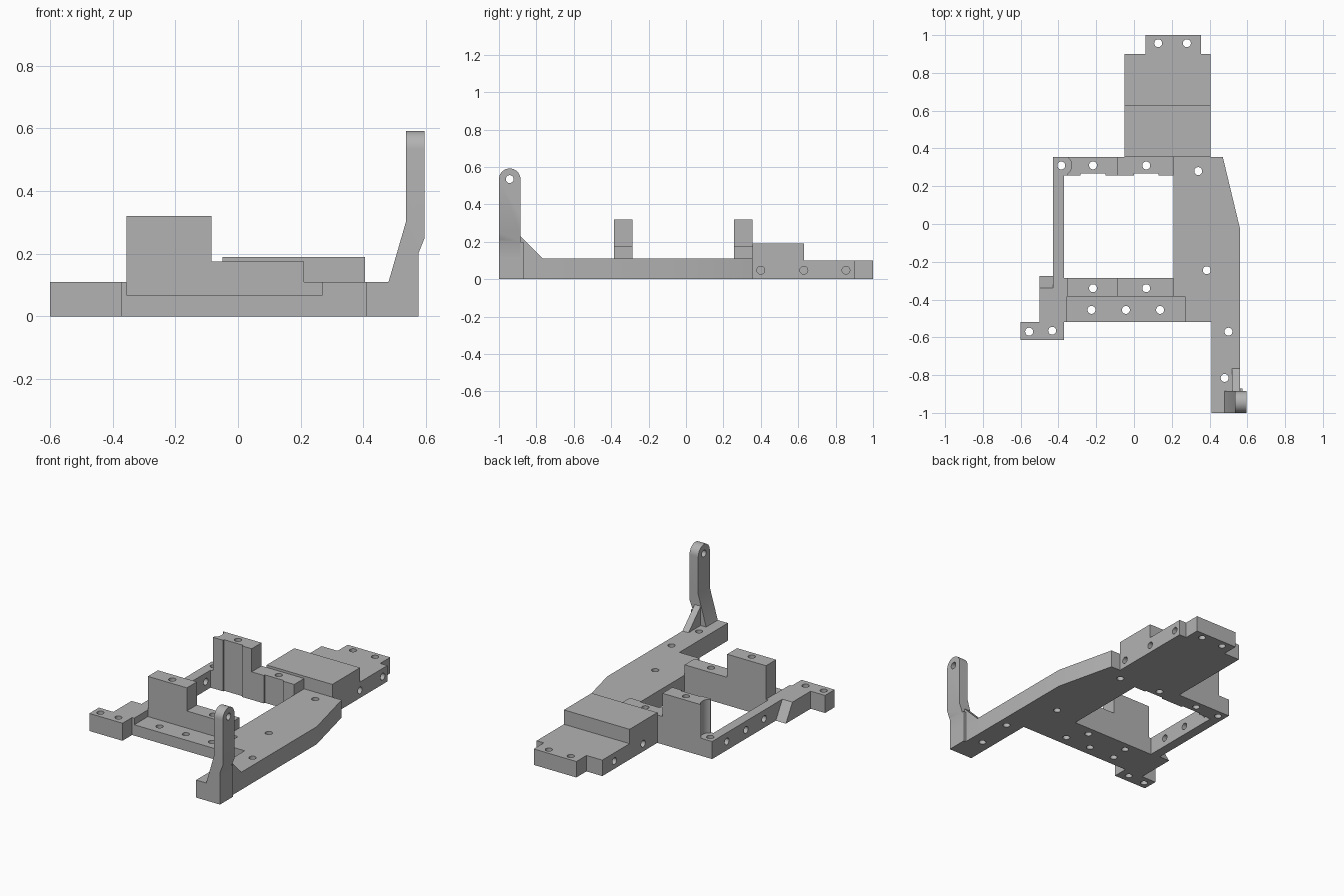
import bpy, bmesh, math
from mathutils import Matrix, Vector

old = bpy.data.objects.get("Cube")
if old:
    bpy.data.objects.remove(old, do_unlink=True)

GREY = (0.45, 0.45, 0.45, 1)
mat = bpy.data.materials.new("plain grey")
mat.use_nodes = True
mat.diffuse_color = GREY
mat.node_tree.nodes["Principled BSDF"].inputs["Base Color"].default_value = GREY

T = 0.11       # base thickness
R = 0.021      # screw hole radius
parts = []


def add_object(name, bm):
    bmesh.ops.recalc_face_normals(bm, faces=bm.faces)
    mesh = bpy.data.meshes.new(name)
    bm.to_mesh(mesh)
    bm.free()
    ob = bpy.data.objects.new(name, mesh)
    bpy.context.scene.collection.objects.link(ob)
    return ob


def prism(name, outline, axis, lo, hi, part=True):
    """Extrude a 2D outline along an axis from lo to hi."""
    place = {"x": lambda a, b: (lo, a, b),
             "y": lambda a, b: (a, lo, b),
             "z": lambda a, b: (a, b, lo)}[axis]
    bm = bmesh.new()
    face = bm.faces.new([bm.verts.new(place(a, b)) for a, b in outline])
    ext = bmesh.ops.extrude_face_region(bm, geom=[face])
    step = Vector([(hi - lo) * (axis == k) for k in "xyz"])
    bmesh.ops.translate(bm, vec=step, verts=[g for g in ext["geom"] if isinstance(g, bmesh.types.BMVert)])
    ob = add_object(name, bm)
    if part:
        ob.data.materials.append(mat)
        parts.append(ob)
    return ob


def rect(a0, a1, b0, b1):
    return [(a0, b0), (a1, b0), (a1, b1), (a0, b1)]


def rod(bm, centre, radius, depth, axis="z"):
    turn = Matrix.Rotation(math.pi / 2, 4, "Y") if axis == "x" else Matrix()
    bmesh.ops.create_cone(bm, cap_ends=True, segments=32, radius1=radius, radius2=radius,
                          depth=depth, matrix=Matrix.Translation(centre) @ turn)


def cut(ob, tool, operation="DIFFERENCE"):
    mod = ob.modifiers.new("cut", "BOOLEAN")
    mod.object, mod.operation, mod.solver = tool, operation, "EXACT"
    bpy.context.view_layer.update()
    done = bpy.data.meshes.new_from_object(ob.evaluated_get(bpy.context.evaluated_depsgraph_get()))
    ob.modifiers.clear()
    ob.data = done


def drop(ob):
    bpy.data.objects.remove(ob, do_unlink=True)


# Side plate with tapered rear corner
prism("side_plate", [(.21, .355), (.47, .355), (.56, -.02), (.56, -1), (.41, -1), (.41, -.52),
                     (.27, -.52), (.27, -.385), (.21, -.385)], "z", 0, T)

# Narrow rail with its mounting foot and ramp
prism("rail_and_foot", [(-.43, .355), (-.355, .355), (-.355, .257), (-.37, .257), (-.37, -.286),
                        (-.355, -.286), (-.355, -.52), (-.37, -.52), (-.37, -.615), (-.6, -.615),
                        (-.6, -.52), (-.5, -.52), (-.5, -.34), (-.43, -.34)], "z", 0, T)
prism("rail_ramp", [(-.34, 0), (-.275, 0), (-.34, T)], "x", -.5, -.43)

# Stepped cross bars and front ledge
step = [(-.355, 0), (.21, 0), (.21, .175), (-.085, .175), (-.085, .32), (-.355, .32)]
prism("front_cross_bar", step, "y", -.385, -.286)
rear_bar = prism("rear_cross_bar", step, "y", .257, .355)
prism("front_ledge", rect(-.355, .27, -.52, -.385), "z", 0, .068)

# Shallow grooves and round screwdriver relief in the rear bar
for x in (-.217, .065):
    groove = prism("groove_cutter", rect(x - .066, x + .066, .2, .267), "z", -.1, .5, part=False)
    cut(rear_bar, groove)
    drop(groove)
bm = bmesh.new()
rod(bm, (-.385, .31, T + .2), .055, .4)
relief = add_object("relief_cutter", bm)
cut(rear_bar, relief)
drop(relief)

# Rear block: high step, low step and narrow tongue
prism("rear_block", [(.355, 0), (.9, 0), (.9, .1), (.63, .1), (.63, .19), (.355, .19)], "x", -.05, .405)
prism("rear_tongue", rect(.06, .355, .9, 1), "z", 0, .1)

# Upright arm with rounded top, its base pad and gusset
arm = prism("upright_arm", [(.48, T), (.575, T), (.575, .2), (.595, .25), (.595, .62),
                            (.535, .62), (.535, .3)], "y", -1, -.885)
r = .0575
arc = [(-.9425 + r * math.cos(t * math.pi / 16), .5345 + r * math.sin(t * math.pi / 16)) for t in range(17)]
rounder = prism("round_cutter", [(-1, 0), (-.885, 0)] + arc, "x", .4, .7, part=False)
cut(arm, rounder, "INTERSECT")
drop(rounder)
prism("arm_pad", rect(-1, -.87, 0, .2), "x", .56, .575)
prism("arm_gusset", [(-.885, T), (-.765, T), (-.885, .23)], "x", .518, .56)

# Screw holes: vertical through holes, then sideways ones
bm = bmesh.new()
for x, y in [(-.385, .31), (-.217, .31), (.065, .31), (.34, .28), (.385, -.245), (.5, -.57),
             (.48, -.815), (-.217, -.34), (.065, -.34), (-.225, -.455), (-.043, -.455),
             (.138, -.455), (-.555, -.57), (-.433, -.565), (.128, .957), (.28, .957)]:
    rod(bm, (x, y, .2), R, 1)
for y in (.4, .63, .855):
    rod(bm, (.405, y, .048), R, .2, "x")
for y in (.495, .78):
    rod(bm, (-.05, y, .048), R, .2, "x")
for y in (.21, .02, -.16):
    rod(bm, (-.4, y, .055), R, .2, "x")
rod(bm, (.565, -.9425, .535), R, .2, "x")
drill = add_object("drill_cutter", bm)
drilled = {"side_plate", "rail_and_foot", "front_cross_bar", "rear_cross_bar", "front_ledge",
           "rear_block", "rear_tongue", "upright_arm"}
for ob in parts:
    if ob.name in drilled:
        cut(ob, drill)
drop(drill)

# One material everywhere, smooth holes with crisp edges
bpy.ops.object.select_all(action="DESELECT")
for ob in parts:
    ob.data.materials.clear()
    ob.data.materials.append(mat)
    ob.select_set(True)
bpy.context.view_layer.objects.active = parts[0]
bpy.ops.object.shade_smooth_by_angle(angle=math.radians(25))
